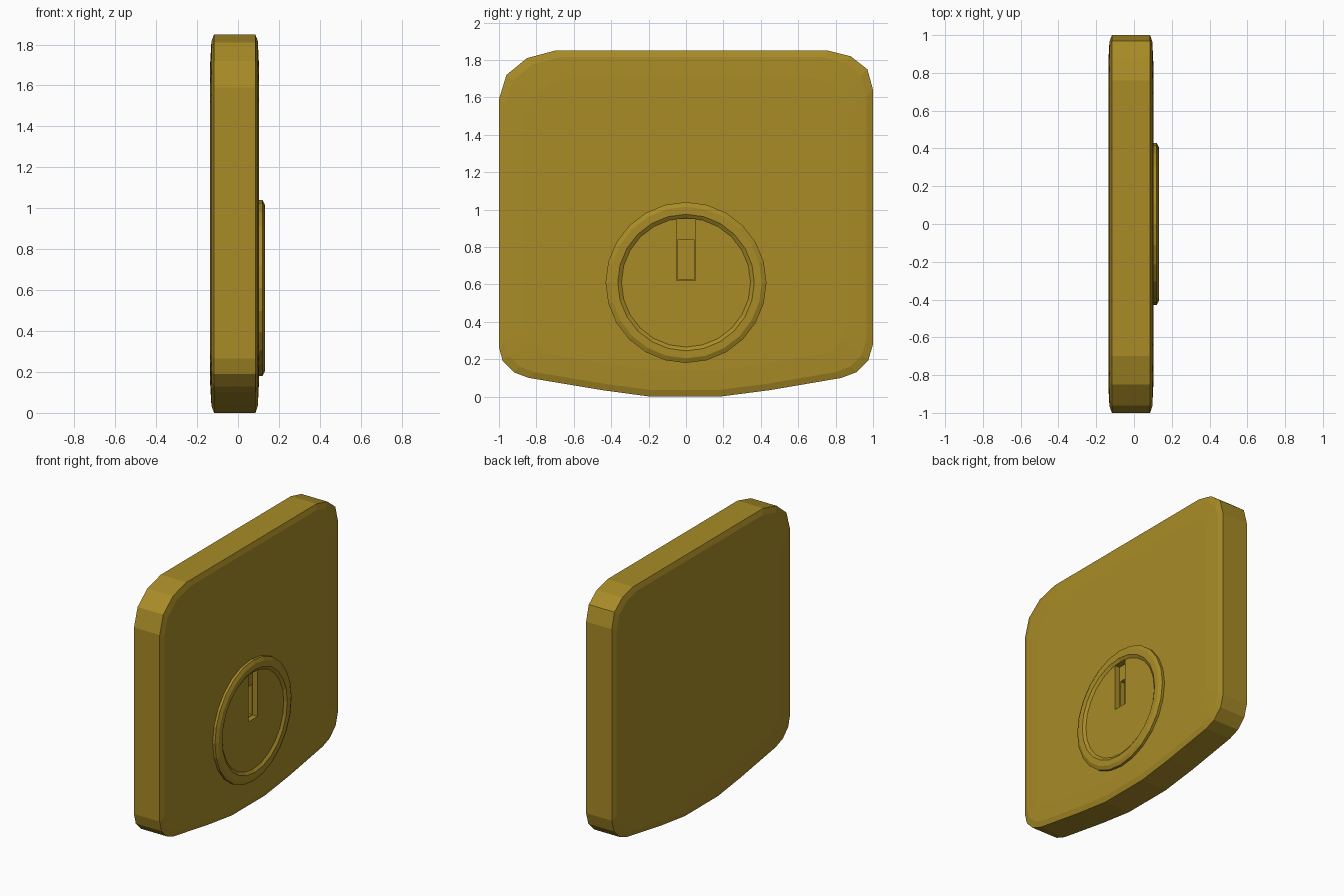
import bpy, bmesh, math

if "Cube" in bpy.data.objects:
    bpy.data.objects.remove(bpy.data.objects["Cube"])

brass = bpy.data.materials.new("brass_gold")
brass.diffuse_color = (0.392, 0.258, 0.020, 1)
brass.use_nodes = True
brass.node_tree.nodes["Principled BSDF"].inputs["Base Color"].default_value = brass.diffuse_color


def loft(name, rings):
    """Solid from closed rings of equal point count, flat capped at both ends."""
    bm = bmesh.new()
    loops = [[bm.verts.new(p) for p in r] for r in rings]
    n = len(loops[0])
    for a, b in zip(loops, loops[1:]):
        for i in range(n):
            j = (i + 1) % n
            bm.faces.new((a[i], a[j], b[j], b[i]))
    bm.faces.new(loops[0][::-1])
    bm.faces.new(loops[-1])
    bmesh.ops.recalc_face_normals(bm, faces=bm.faces)
    me = bpy.data.meshes.new(name)
    bm.to_mesh(me)
    bm.free()
    ob = bpy.data.objects.new(name, me)
    bpy.context.collection.objects.link(ob)
    me.materials.append(brass)
    return ob


# Lock body: outline in y/z, with soft edges on both broad sides
outline = [(-0.70, 1.85), (-0.85, 1.81), (-0.96, 1.72), (-1, 1.59),
           (-1, 0.265), (-0.98, 0.19), (-0.92, 0.13), (-0.84, 0.10),
           (-0.45, 0.035), (-0.19, 0.0), (0.18, 0.0), (0.45, 0.035),
           (0.83, 0.10), (0.91, 0.13), (0.975, 0.195), (1, 0.28),
           (1, 1.64), (0.97, 1.75), (0.88, 1.82), (0.76, 1.85)]


def body_ring(x, inset):
    return [(x, y * (1 - inset), 0.925 + (z - 0.925) * (1 - inset / 0.925))
            for y, z in outline]


body = loft("lock_body", [body_ring(x, d) for x, d in (
    (-0.136, 0.14), (-0.130, 0.035), (-0.117, 0.0),
    (0.085, 0.0), (0.097, 0.035), (0.102, 0.14))])

# Round key plate with a rim and a shallow dish
CZ, SIDES = 0.61, 24


def disc_ring(x, r):
    return [(x, r * math.sin(2 * math.pi * i / SIDES),
             CZ + r * math.cos(2 * math.pi * i / SIDES)) for i in range(SIDES)]


disc = loft("key_plate", [disc_ring(x, r) for x, r in (
    (0.09, 0.43), (0.12, 0.43), (0.132, 0.405), (0.132, 0.365), (0.118, 0.345))])


# Stepped key slot: wide shallow cut, then a deeper one in its lower part
def box(name, x0, x1, y, z0, z1):
    prof = [(-y, z0), (y, z0), (y, z1), (-y, z1)]
    ob = loft(name, [[(x, a, b) for a, b in prof] for x in (x0, x1)])
    ob.hide_render = True
    return ob


cutters = [box("slot_cutter", 0.08, 0.2, 0.05, 0.62, 0.95),
           box("deep_slot_cutter", 0.045, 0.21, 0.042, 0.625, 0.84)]

for ob in (body, disc):
    for c in cutters:
        m = ob.modifiers.new("key_slot", 'BOOLEAN')
        m.operation = 'DIFFERENCE'
        m.solver = 'EXACT'
        m.object = c
    bpy.context.view_layer.objects.active = ob
    for m in list(ob.modifiers):
        bpy.ops.object.modifier_apply(modifier=m.name)

for c in cutters:
    bpy.data.objects.remove(c)
